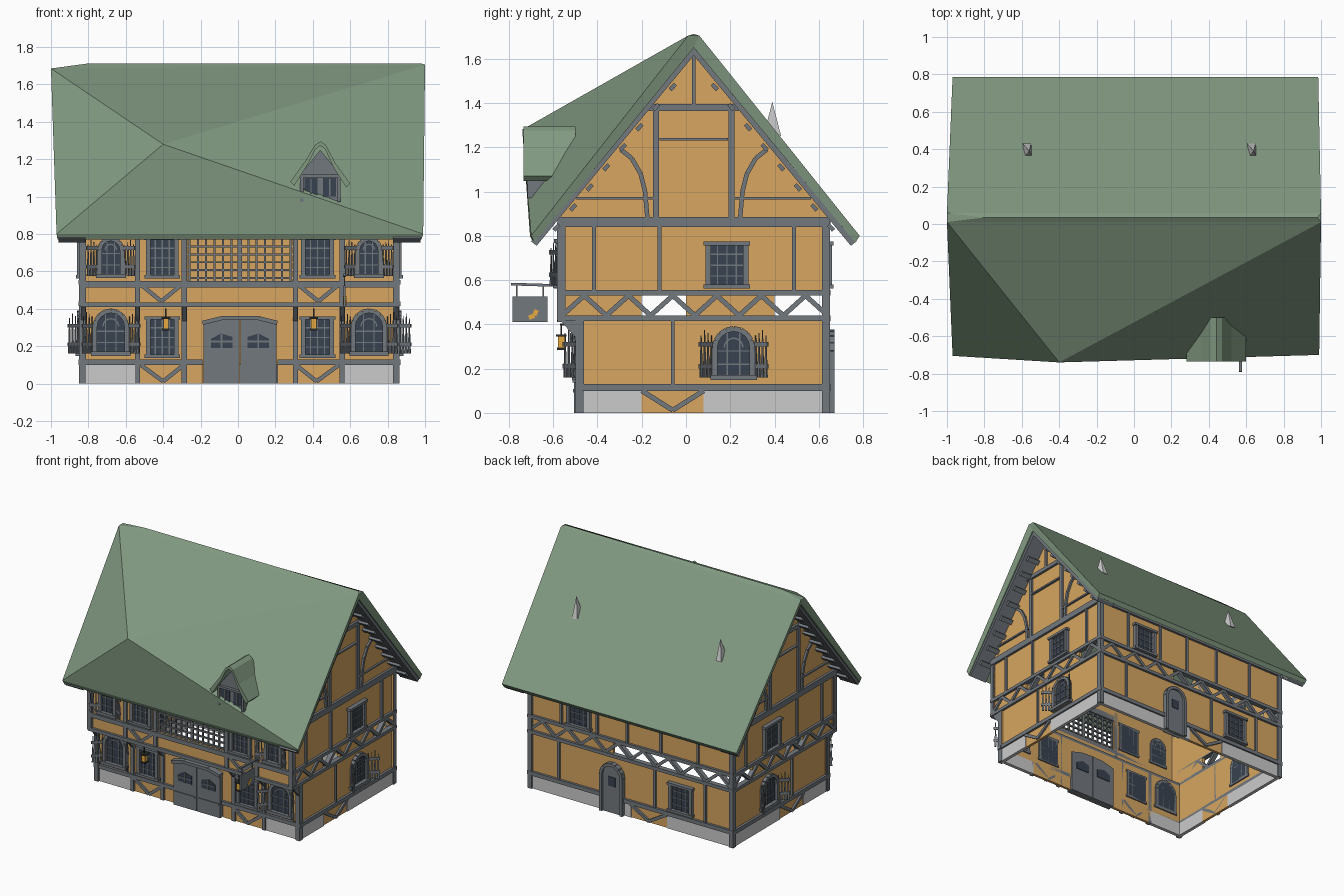
import bpy, bmesh, math
from mathutils import Vector

if "Cube" in bpy.data.objects:
    bpy.data.objects.remove(bpy.data.objects["Cube"])

COL = {"plaster": (.68, .38, .12, 1), "timber": (.17, .19, .21, 1), "roof": (.22, .32, .22, 1),
       "glass": (.04, .055, .08, 1), "iron": (.03, .03, .03, 1), "glow": (.8, .4, .05, 1)}
MATS = {}
for k, c in COL.items():
    MATS[k] = bpy.data.materials.new(k)
    MATS[k].diffuse_color = c
PARTS = {}


def add(name, mat, verts, faces):
    bm = PARTS.setdefault((name, mat), bmesh.new())
    vs = [bm.verts.new(v) for v in verts]
    for f in faces:
        bm.faces.new([vs[i] for i in f])


def solid(name, mat, a, b):
    """Close two matching rings of points into a solid."""
    n = len(a)
    add(name, mat, a + b, [list(range(n)), list(range(n, 2 * n))] +
        [[i, (i + 1) % n, n + (i + 1) % n, n + i] for i in range(n)])


# Facade frames: (u along wall, d outward, z up) -> world
FL = lambda u, d, z: (u + .01, -.48 - d, z)
FU = lambda u, d, z: (u + .01, -.565 - d, z)
BK = lambda u, d, z: (u + .01, .635 + d, z)
RT = lambda u, d, z: (.85 + d, u, z)
LT = lambda u, d, z: (-.835 - d, u, z)


def prism(name, mat, F, pts, d0, d1):
    solid(name, mat, [F(u, d0, z) for u, z in pts], [F(u, d1, z) for u, z in pts])


def box(name, mat, F, u0, u1, z0, z1, d0=-.02, d1=0):
    prism(name, mat, F, [(u0, z0), (u1, z0), (u1, z1), (u0, z1)], d0, d1)


def bars(name, F, pts, w, d0=-.02, d1=.014, mat="timber"):
    for p, q in zip(pts, pts[1:]):
        p, q = Vector(p), Vector(q)
        t = (q - p).normalized() * w / 2
        n = Vector((-t.y, t.x))
        prism(name, mat, F, [p + n, q + n, q - n, p - n], d0, d1)


def post(F, u, z0, z1, w=.028, name="posts"):
    box(name, "timber", F, u - w / 2, u + w / 2, z0, z1, -.02, .014)


def beam(F, u0, u1, z0, z1):
    box("beams", "timber", F, u0, u1, z0, z1, -.02, .018)


def rect_window(F, u, z0, z1, w=.17):
    h = w / 2
    box("window_glass", "glass", F, u - h, u + h, z0, z1, -.03, .006)
    for s in (-1, 1):
        box("window_frames", "timber", F, u + s * h - .012, u + s * h + .012, z0, z1, -.03, .025)
    for z in (z0, z1):
        box("window_frames", "timber", F, u - h - .02, u + h + .02, z - .008, z + .01, -.03, .032)
    for i in range(1, 4):
        bars("window_bars", F, [(u - h + w * i / 4, z0), (u - h + w * i / 4, z1)], .006, -.03, .012)
        z = z0 + (z1 - z0) * i / 4
        bars("window_bars", F, [(u - h, z), (u + h, z)], .006, -.03, .012)


def arch_pts(u, z0, z1, h):
    zc = z1 - h
    return [(u - h, z0)] + [(u - h * math.cos(a * math.pi / 8), zc + h * math.sin(a * math.pi / 8))
                            for a in range(9)] + [(u + h, z0)]


def arch_window(F, u, z0, z1, h=.085, shut=.075):
    prism("window_glass", "glass", F, arch_pts(u, z0, z1, h), -.03, .006)
    bars("window_frames", F, arch_pts(u, z0, z1, h), .024, -.03, .025)
    bars("window_frames", F, [(u - h - .02, z0), (u + h + .02, z0)], .022, -.03, .035)
    bars("window_bars", F, arch_pts(u, z0, z1 - h * .5, h * .5)[1:-1], .007, -.03, .012)
    for k in (-.33, .33):
        bars("window_bars", F, [(u + k * h, z0), (u + k * h, z1 - h * .2)], .006, -.03, .012)
    for z in (z0 + .06, z0 + .12):
        bars("window_bars", F, [(u - h, z), (u + h, z)], .006, -.03, .012)
    # half-open picket shutters
    for s in (-1, 1):
        a, b = Vector((u + s * (h + .008), .01)), Vector((u + s * (h + .07), shut))
        t = (b - a).normalized()
        n = Vector((-t.y, t.x)) * .004

        def slat(p, q, za, zb, tip):
            m = (p + q) / 2
            ring = [p + n, q + n, q - n, p - n]
            solid("picket_shutters", "timber", [F(v.x, v.y, za) for v in ring],
                  [F(*(m + (v - m) * tip), zb) for v in ring])
        for i in range(4):
            p = a.lerp(b, i / 4 + .02)
            slat(p, a.lerp(b, i / 4 + .2), z0 - .0, z1 - .03 + .012 * (i % 3), .25)
        for z in (z0 + .04, z0 + .14):
            slat(a, b, z, z + .02, 1)


# ---- side walls with gables, identical left and right
for F in (RT, LT):
    box("plaster_walls", "plaster", F, -.48, .635, .1, .43)
    box("plaster_walls", "plaster", F, -.2, .08, 0, .1)
    box("plinth", None, F, -.48, -.2, 0, .1, -.02, .006)
    box("plinth", None, F, .08, .635, 0, .1, -.02, .006)
    box("plaster_walls", "plaster", F, -.565, -.2, .43, .54)
    box("plaster_walls", "plaster", F, 0, .4, .43, .54)
    prism("plaster_walls", "plaster", F, [(-.565, .54), (.635, .54), (.635, .9), (.035, 1.625), (-.565, .9)], -.02, 0)
    beam(F, -.5, .65, .1, .13)
    beam(F, -.58, .65, .415, .44)
    beam(F, -.58, .65, .53, .555)
    beam(F, -.58, .65, .84, .885)
    bars("braces", F, [(-.2, .1), (-.06, .012), (.08, .1)], .022)
    bars("braces", F, [(-.56 + .1 * i, .44 if i % 2 == 0 else .53) for i in range(13)], .022)
    for u, a, b, w in ((-.485, 0, .42, .03), (.635, 0, .86, .032), (-.567, .42, .86, .032), (-.06, .13, .415, .014),
                       (-.415, .55, .84, .018), (-.12, .55, .84, .018), (.487, .55, .84, .018),
                       (.035, 1.39, 1.62, .018)):
        post(F, u, a, b, w)
    beam(F, -.17, .24, 1.365, 1.395)
    beam(F, -.12, .19, 1.23, 1.242)
    rect_window(F, .185, .57, .765)
    arch_window(F, .215, .16, .38)
    for s in (-1, 1):
        m = lambda u: .035 + s * u
        post(F, m(.17), .885, 1.37)
        bars("gable_braces", F, [(m(.17), .97), (m(.53), .97)], .012)
        bars("gable_braces", F, [(m(.33), 1.19), (m(.28), 1.15), (m(.24), 1.08), (m(.22), 1.0), (m(.21), .885)], .02)
        # rafter boards under the overhang and purlin ends
        prism("barge_boards", "timber", F, [(m(0), 1.66), (m(0), 1.615), (m(.71), .755), (m(.735), .775)], -.02, .125)
        for i in range(1, 9):
            u = .075 * i + .02
            bars("purlin_ends", F, [(m(u - .012), 1.60 - 1.21 * u), (m(u + .012), 1.575 - 1.21 * u)], .018, 0, .1)

# ---- front wall, lower storey
box("plaster_walls", "plaster", FL, -.85, .85, .1, .43)
for s in (-1, 1):
    box("plinth", None, FL, min(s * .85, s * .55), max(s * .85, s * .55), 0, .1, -.02, .006)
    box("plaster_walls", "plaster", FL, min(s * .55, s * .2), max(s * .55, s * .2), 0, .1)
    beam(FL, min(s * .86, s * .2), max(s * .86, s * .2), .1, .128)
    bars("braces", FL, [(s * .53, .1), (s * .41, .012), (s * .3, .1)], .022)
    for u in (.838, .548, .297):
        post(FL, s * u, 0, .43)
        post(FU, s * u, .41, .86)
        # jetty brackets
        solid("jetty_brackets", "timber", *[[(x, -.48, .42), (x, -.57, .42), (x, -.49, .33)]
              for x in (s * u - .002, s * u + .022)])
    rect_window(FL, s * .415, .145, .35, .15)
    arch_window(FL, s * .69, .16, .39)
    rect_window(FU, s * .415, .57, .775, .15)
    arch_window(FU, s * .69, .575, .775, .06, .05)
    # upper storey panels
    box("plaster_walls", "plaster", FU, min(s * .85, s * .28), max(s * .85, s * .28), .41, .88)
    bars("braces", FU, [(s * .53, .53), (s * .42, .44), (s * .31, .53)], .022)
    # wall lamps
    u = s * .395
    box("lamp_glow", "glow", FL, u - .014, u + .014, .295, .345, .07, .098)
    for z0, z1, w in ((.345, .355, .024), (.285, .295, .02), (.355, .40, .004)):
        box("lamp_iron", "iron", FL, u - w, u + w, z0, z1, .084 - w, .084 + w)
    box("lamp_iron", "iron", FL, u - .004, u + .004, .395, .403, .0, .09)
box("plaster_walls", "plaster", FU, -.28, .28, .41, .55)
box("plaster_walls", "plaster", FU, -.28, .28, .79, .88)
solid("jetty_floor", "timber", *[[(x, -.46, .41), (x, -.575, .41), (x, -.575, .43), (x, -.46, .43)] for x in (-.835, .855)])
beam(FU, -.85, .85, .41, .435)
beam(FU, -.85, .85, .515, .548)
beam(FU, -.85, .85, .785, .83)

# ---- open lattice over the door
for i in range(13):
    u = -.27 + .045 * i
    bars("lattice", FU, [(u, .545), (u, .79)], .011 if i != 6 else .024, -.012, .0)
for i in range(6):
    bars("lattice", FU, [(-.28, .565 + .042 * i), (.28, .565 + .042 * i)], .01, -.01, .004)

# ---- double front door
for s in (-1, 1):
    prism("front_door", "timber", FL, [(s * .003, 0), (s * .195, 0), (s * .195, .315), (s * .1, .34), (s * .003, .345)], -.03, .025)
    prism("door_glass", "glass", FL, [(s * .04, .19), (s * .155, .19), (s * .155, .24), (s * .1, .268), (s * .04, .25)], -.035, .028)
    bars("door_bars", FL, [(s * .098, .19), (s * .098, .265)], .009, 0, .033)
    bars("door_bars", FL, [(s * .04, .225), (s * .155, .225)], .009, 0, .033)
    bars("door_bars", FL, [(s * .015, .1), (s * .185, .1)], .014, 0, .031)
bars("door_hood", FL, [(-.2, .325), (-.1, .35), (.1, .35), (.2, .325)], .022, 0, .045)

# ---- back wall
box("plaster_walls", "plaster", BK, -.85, .85, .1, .43)
box("plaster_walls", "plaster", BK, .15, .85, .43, .54)
box("plaster_walls", "plaster", BK, -.85, .85, .54, .88)
box("plaster_walls", "plaster", BK, -.3, 0, 0, .1)
box("plinth", None, BK, -.85, -.3, 0, .1, -.02, .006)
box("plinth", None, BK, 0, .85, 0, .1, -.02, .006)
for z0, z1 in ((.1, .13), (.415, .44), (.53, .555), (.84, .875)):
    beam(BK, -.85, .85, z0, z1)
bars("braces", BK, [(-.3, .1), (-.15, .012), (0, .1)], .022)
bars("braces", BK, [(-.84 + .105 * i, .44 if i % 2 == 0 else .53) for i in range(17)], .022)
for u, a, b in ((-.838, 0, .86), (.838, 0, .86), (.6, .13, .42), (-.2, .13, .42), (-.62, .13, .42),
                (.58, .55, .84), (.28, .55, .84), (.03, .55, .84), (-.25, .55, .84), (-.56, .55, .84)):
    post(BK, u, a, b, .032 if abs(u) > .8 else .018)
rect_window(BK, .43, .57, .765)
rect_window(BK, -.42, .15, .35)
prism("back_door", "timber", BK, arch_pts(.15, 0, .36, .075), -.03, .02)
bars("back_door_frame", BK, arch_pts(.15, 0, .365, .085), .022, -.02, .035)
box("door_glass", "glass", BK, .12, .18, .2, .27, -.035, .024)

# ---- main roof, front face folded around one high point
RL, RR, P = (-1, .01, 1.685), (1, .01, 1.705), (-.4, -.74, 1.28)
V = [RL, RR, (-1, .06, 1.685), (1, .06, 1.705), (-.97, -.705, .80), (.99, -.7, .80), P,
     (-.97, .785, .80), (.985, .785, .80), (-.985, .035, 1.64), (.985, .035, 1.65),
     (-.965, -.69, .77), (.98, -.685, .77), (-.965, .765, .77), (.98, .765, .77),
     (-.8, .035, 1.712), (.98, .035, 1.712)]
add("main_roof", "roof", V, [(0, 1, 6), (0, 6, 4), (1, 5, 6), (6, 5, 4), (0, 15, 16, 1), (0, 2, 15), (1, 16, 3),
    (2, 3, 16, 15), (2, 7, 8, 3), (4, 5, 12, 11), (7, 13, 14, 8), (9, 11, 12, 10), (9, 10, 14, 13),
    (0, 4, 11, 9), (0, 9, 2), (2, 9, 13, 7), (1, 10, 12, 5), (1, 3, 10), (3, 8, 14, 10)])

# ---- dormer
D = lambda u, d, z: (u + .44, -.50 - d, z)
out = [(-.16, 1.08), (-.08, 1.19), (-.03, 1.275), (0, 1.295), (.03, 1.275), (.08, 1.18), (.16, 1.07)]
prism("dormer_roof", "roof", D, out + [(u * .87, z - .022) for u, z in reversed(out)], 0, .235)
prism("dormer_wall", "timber", D, [(-.105, .98), (.105, .98), (.105, 1.12), (0, 1.25), (-.105, 1.12)], .0, .2)
for u in (-.05, .05):
    box("dormer_glass", "glass", D, u - .035, u + .035, 1.0, 1.10, .19, .206)
    bars("dormer_bars", D, [(u, 1.0), (u, 1.1)], .007, .2, .212)
bars("dormer_bars", D, [(-.12, 1.11), (.12, 1.11)], .016, .19, .222)
for u in (-.1, .1):
    bars("dormer_bars", D, [(u, .97), (u, 1.12)], .018, .19, .216)

# ---- small vents on the back slope
for x in (-.57, .63):
    add("roof_vents", None, [(x - .025, .43, 1.25), (x + .02, .43, 1.25), (x + .025, .36, 1.29), (x - .015, .36, 1.29), (x + .01, .39, 1.405)],
        [(0, 1, 2, 3), (0, 1, 4), (1, 2, 4), (2, 3, 4), (3, 0, 4)])

# ---- hanging sign
S = lambda u, d, z: (.57 + d, u, z)
box("sign_board", "timber", S, -.785, -.625, .41, .525, -.006, .006)
bars("sign_bracket", S, [(-.79, .582), (-.57, .575)], .012, -.008, .008)
bars("sign_bracket", S, [(-.765, .58), (-.765, .525)], .006, -.003, .003)
bars("sign_bracket", S, [(-.645, .58), (-.645, .525)], .006, -.003, .003)
bars("sign_emblem", S, [(-.71, .43), (-.685, .44), (-.675, .465)], .02, -.009, .009, "glow")

for (name, mat), bm in PARTS.items():
    bmesh.ops.recalc_face_normals(bm, faces=bm.faces)
    me = bpy.data.meshes.new(name)
    bm.to_mesh(me)
    bm.free()
    if mat:
        me.materials.append(MATS[mat])
    bpy.context.collection.objects.link(bpy.data.objects.new(name, me))

for m in bpy.data.materials:
    if m.users and not m.is_grease_pencil:
        m.use_nodes = True
        m.node_tree.nodes["Principled BSDF"].inputs["Base Color"].default_value = m.diffuse_color
